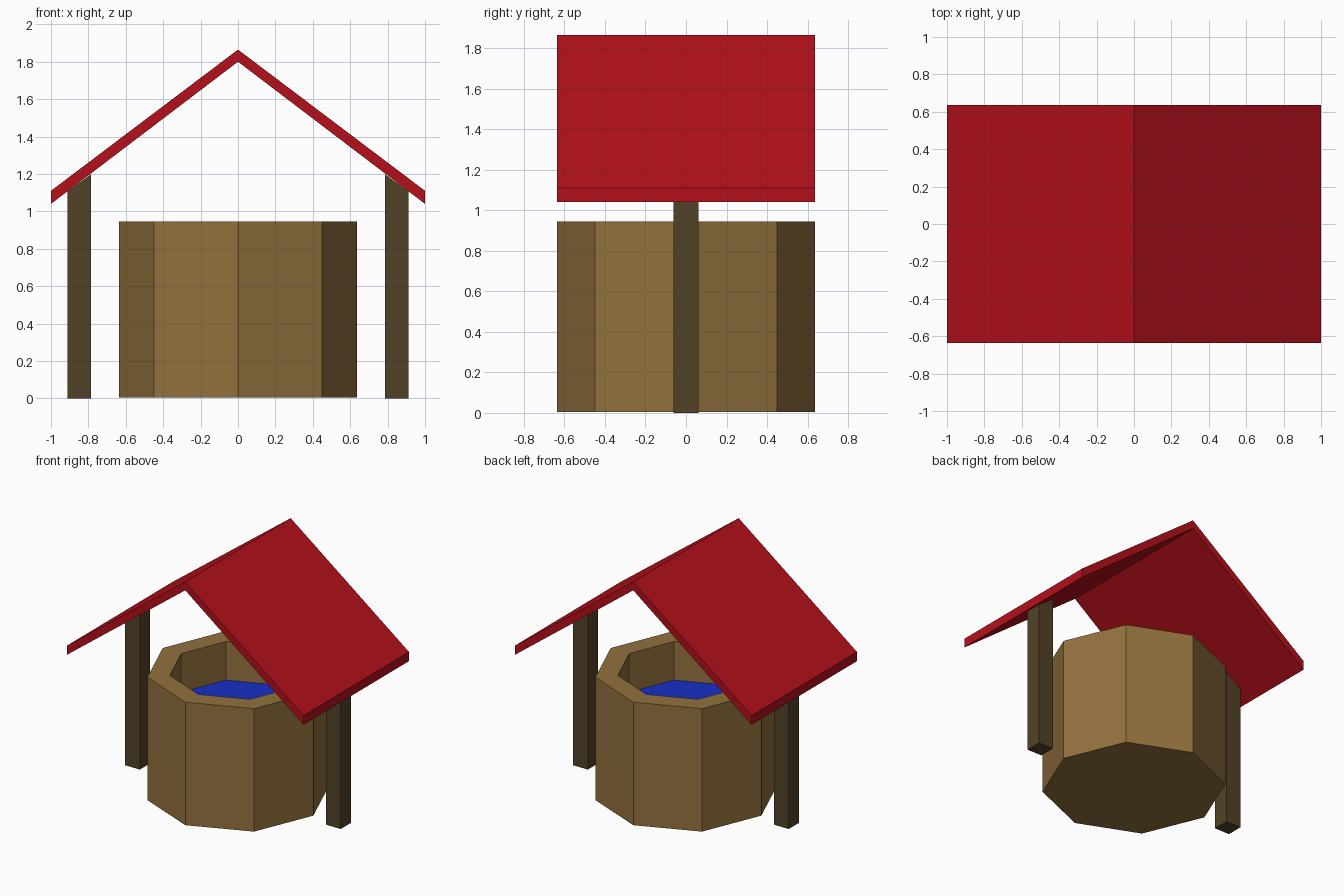
import bpy
import bmesh
from math import cos, sin, pi

if "Cube" in bpy.data.objects:
    bpy.data.objects.remove(bpy.data.objects["Cube"])


def material(name, rgb):
    m = bpy.data.materials.new(name)
    m.diffuse_color = (*rgb, 1)
    m.use_nodes = True
    m.node_tree.nodes["Principled BSDF"].inputs["Base Color"].default_value = m.diffuse_color
    return m


def finish(bm, name, mat):
    bmesh.ops.recalc_face_normals(bm, faces=bm.faces)
    mesh = bpy.data.meshes.new(name)
    bm.to_mesh(mesh)
    bm.free()
    mesh.materials.append(mat)
    ob = bpy.data.objects.new(name, mesh)
    bpy.context.collection.objects.link(ob)
    return ob


def prism(name, outline, half_depth, mat):
    """Extrude an x-z outline along y, centred on y = 0."""
    bm = bmesh.new()
    face = bm.faces.new([bm.verts.new((x, -half_depth, z)) for x, z in outline])
    new = bmesh.ops.extrude_face_region(bm, geom=[face])["geom"]
    verts = [v for v in new if isinstance(v, bmesh.types.BMVert)]
    bmesh.ops.translate(bm, vec=(0, 2 * half_depth, 0), verts=verts)
    return finish(bm, name, mat)


def ring(bm, radius, z, sides=8):
    return [bm.verts.new((radius * cos(2 * pi * i / sides),
                          radius * sin(2 * pi * i / sides), z)) for i in range(sides)]


wood = material("wood", (0.29, 0.165, 0.048))
dark_wood = material("dark_wood", (0.085, 0.055, 0.02))
red = material("red", (0.46, 0.005, 0.011))
blue = material("blue", (0.008, 0.03, 0.57))

WATER_Z, INNER_R = 0.65, 0.48

# Octagonal well wall: outside, rim and inside down to the water, closed base
bm = bmesh.new()
rings = [ring(bm, r, z) for r, z in
         ((0.637, 0.005), (0.637, 0.945), (INNER_R, 0.945), (INNER_R, WATER_Z))]
for a, b in zip(rings, rings[1:]):
    for i in range(8):
        j = (i + 1) % 8
        bm.faces.new((a[i], a[j], b[j], b[i]))
bm.faces.new(rings[0][::-1])
finish(bm, "well_wall", wood)

# Water surface
bm = bmesh.new()
bm.faces.new(ring(bm, INNER_R, WATER_Z))
finish(bm, "water", blue)

# Posts with tops cut to the roof slope
for side, name in ((-1, "left_post"), (1, "right_post")):
    outline = [(0.787, 0), (0.912, 0), (0.912, 1.107), (0.787, 1.197)]
    prism(name, [(side * x, z) for x, z in outline], 0.062, dark_wood)

# Gabled roof
prism("roof", [(-1, 1.04), (0, 1.80), (1, 1.04), (1, 1.11), (0, 1.865), (-1, 1.11)],
      0.637, red)
